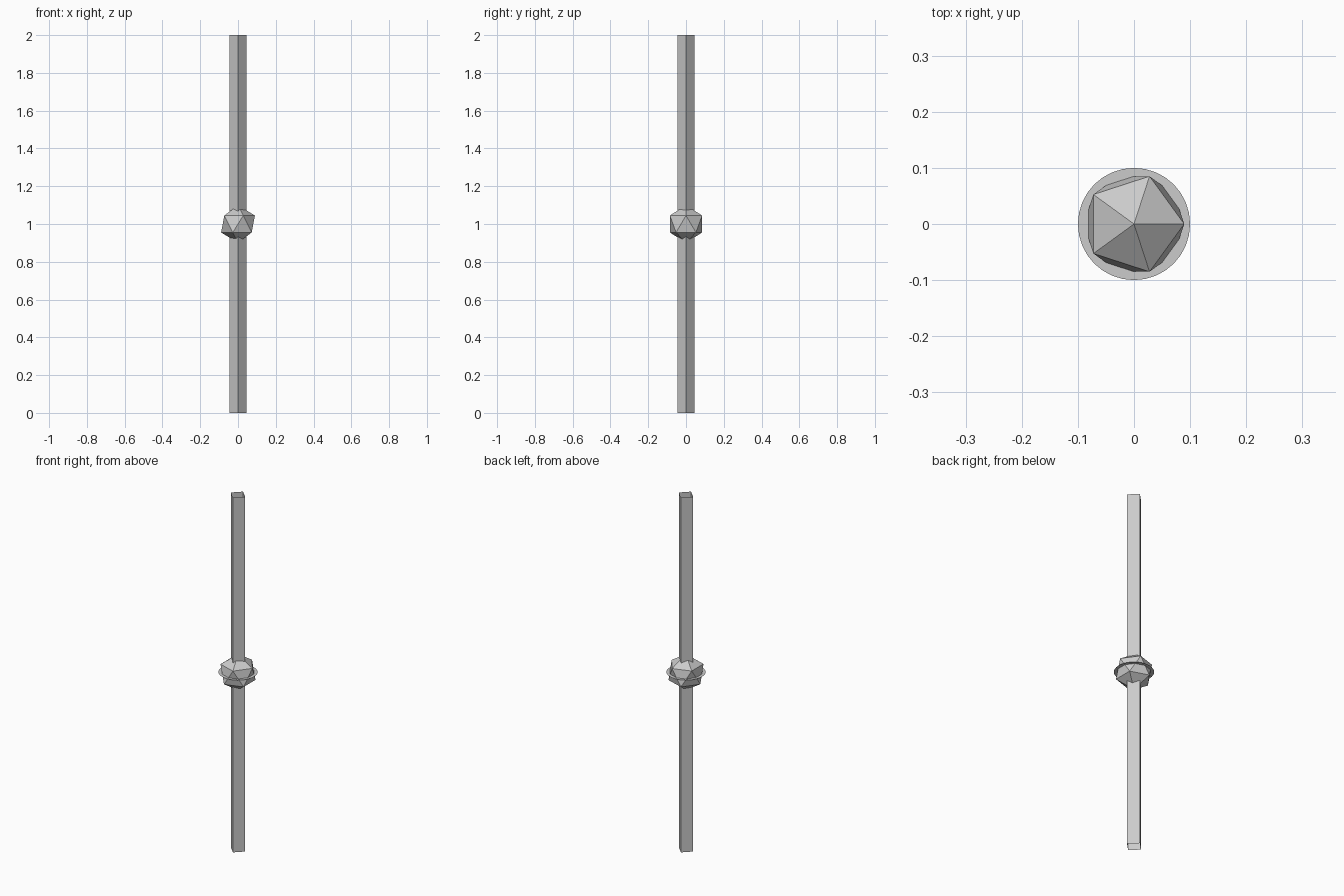
import bpy

if "Cube" in bpy.data.objects:
    bpy.data.objects.remove(bpy.data.objects["Cube"])

MID = 1.0      # height of the central knot
POLE_R = 0.045  # centre to corner of the square pole
KNOT_R = 0.1

# Pole: open-ended square tube with its corners on the x and y axes
bpy.ops.mesh.primitive_cylinder_add(vertices=4, radius=POLE_R, depth=2,
                                    end_fill_type='NOTHING', location=(0, 0, MID))
bpy.context.object.name = "pole"

# Knot: low-poly icosahedron around the middle of the pole
bpy.ops.mesh.primitive_ico_sphere_add(subdivisions=1, radius=KNOT_R, location=(0, 0, MID))
bpy.context.object.name = "centre_knot"

# Collar: flat, zero-thickness disc through the knot
bpy.ops.mesh.primitive_circle_add(vertices=32, radius=KNOT_R, fill_type='NGON',
                                  location=(0, 0, MID))
bpy.context.object.name = "collar_disc"
